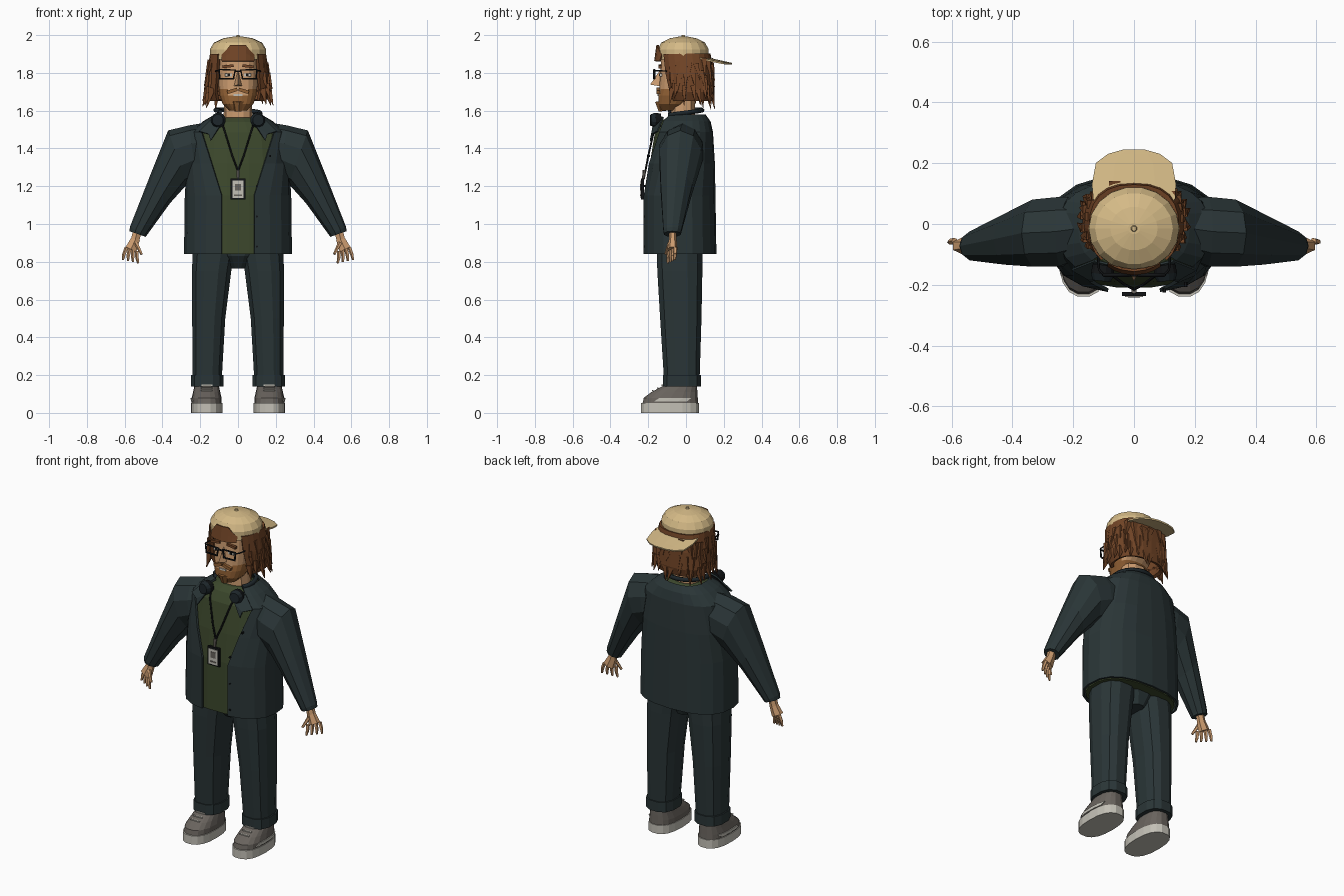
import bpy, bmesh, math, random
from mathutils import Vector

random.seed(4)
if "Cube" in bpy.data.objects:
    bpy.data.objects.remove(bpy.data.objects["Cube"])


def material(name, *rgb):
    m = bpy.data.materials.new(name)
    m.use_nodes = True
    m.diffuse_color = (*rgb, 1)
    m.node_tree.nodes["Principled BSDF"].inputs["Base Color"].default_value = (*rgb, 1)
    return m


CLOTH = material("dark teal cloth", .023, .036, .038)
SHIRT = material("olive green", .045, .064, .025)
SKIN = material("skin", .6, .33, .16)
HAIR = material("brown hair", .17, .06, .02)
BEARD = material("light brown beard", .29, .12, .035)
CAP = material("tan cap", .66, .49, .24)
SHOE = material("grey shoe", .14, .125, .11)
PALE = material("pale grey", .55, .53, .47)
BLACK = material("black", .006, .007, .008)
NAVY = material("dark navy", .012, .019, .023)


def build(name, verts, faces, mat, thick=0):
    me = bpy.data.meshes.new(name)
    me.from_pydata([tuple(v) for v in verts], [], faces)
    bm = bmesh.new()
    bm.from_mesh(me)
    bmesh.ops.recalc_face_normals(bm, faces=bm.faces)
    bm.to_mesh(me)
    bm.free()
    me.materials.append(mat)
    ob = bpy.data.objects.new(name, me)
    bpy.context.collection.objects.link(ob)
    if thick:
        mod = ob.modifiers.new("Thickness", "SOLIDIFY")
        mod.thickness, mod.offset = thick, 0
    return ob


def loft(name, rings, mat, closed=True, thick=0):
    """Skin equal-sized rings; closed rings get end caps, open rows form a sheet."""
    n, last = len(rings[0]), len(rings) - 1
    faces = [(r*n + i, r*n + (i+1) % n, (r+1)*n + (i+1) % n, (r+1)*n + i)
             for r in range(last) for i in range(n if closed else n-1)]
    if closed:
        faces += [tuple(range(n)), tuple(range(last*n, last*n + n))]
    return build(name, [v for r in rings for v in r], faces, mat, thick)


def around(z, hx, yf, yb, angle, cx=0, p=.8):
    """Point on a squarish oval; angle 0 is the front, pi the back."""
    s, c = math.sin(angle), math.cos(angle)
    return (cx + hx*math.copysign(abs(s)**p, s),
            (yf+yb)/2 - (yb-yf)/2*math.copysign(abs(c)**p, c), z)


def oval(z, hx, yf, yb, n=16, cx=0, p=.8):
    return [around(z, hx, yf, yb, (i+.5)*math.tau/n, cx, p) for i in range(n)]


def open_row(z, hx, yf, yb, w, n=18):
    """Oval with a gap of half-width w at the front."""
    a = math.asin((w/hx)**1.25)
    return [around(z, hx, yf, yb, a + (math.tau-2*a)*i/n) for i in range(n+1)]


def limb(name, a, b, r0, r1, mat, n=6, flat=1):
    """Tapered bar from a to b."""
    a, b = Vector(a), Vector(b)
    d = (b-a).normalized()
    u = d.cross(Vector((0, 1, 0)) if abs(d.y) < .9 else Vector((1, 0, 0))).normalized()
    v = d.cross(u)
    return loft(name, [[p + r*(u*math.cos(t) + v*flat*math.sin(t))
                        for t in [math.tau*(i+.5)/n for i in range(n)]]
                       for p, r in ((a, r0), (b, r1))], mat)


def box(name, c, size, mat, tilt=0):
    def at(x, y, z):
        return (c[0] + x*math.cos(tilt) - z*math.sin(tilt), c[1] + y,
                c[2] + x*math.sin(tilt) + z*math.cos(tilt))
    x, y, z = (s/2 for s in size)
    return loft(name, [[at(-x, -y, k), at(x, -y, k), at(x, y, k), at(-x, y, k)] for k in (-z, z)], mat)


def wire(name, pts, r, mat, cyclic=False):
    """Bevelled polyline turned into a mesh."""
    cu = bpy.data.curves.new(name, "CURVE")
    cu.dimensions, cu.bevel_depth, cu.bevel_resolution = "3D", r, 1
    sp = cu.splines.new("POLY")
    sp.points.add(len(pts)-1)
    for p, q in zip(sp.points, pts):
        p.co = (*q, 1)
    sp.use_cyclic_u = cyclic
    tmp = bpy.data.objects.new(name + "_path", cu)
    bpy.context.collection.objects.link(tmp)
    me = bpy.data.meshes.new_from_object(tmp.evaluated_get(bpy.context.evaluated_depsgraph_get()))
    bpy.data.objects.remove(tmp)
    me.materials.clear()
    me.materials.append(mat)
    bpy.context.collection.objects.link(bpy.data.objects.new(name, me))


# Shirt and open jacket share the same body levels: z, half width, front, back, gap
body = [(.84, .28, -.222, .155, .085), (1.15, .276, -.222, .15, .085), (1.32, .265, -.205, .147, .138),
        (1.485, .245, -.178, .137, .19), (1.54, .18, -.15, .125, .135), (1.575, .12, -.11, .1, .09)]
loft("jacket", [open_row(*b) for b in body], CLOTH, closed=False, thick=.012)
loft("shirt", [oval(z, hx-.014, yf+.012, yb-.014, 20) for z, hx, yf, yb, w in body[:-1]]
     + [oval(1.565, .085, -.10, .06, 20)], SHIRT)
loft("neck", [oval(1.5, .08, -.085, .05, 10), oval(1.66, .072, -.08, .05, 10)], SKIN)
loft("pelvis", [oval(.765, .045, -.1, .06, 12), oval(.83, .1, -.15, .085, 12), oval(.92, .2, -.16, .09, 12)], CLOTH)
for z in (.88, 1.04, 1.2, 1.36):
    x = .1 if z < 1.3 else .17
    y = around(z, .275, -.226, .15, math.asin((x/.275)**1.25))[1]
    limb("jacket_button", (x, y-.006, z), (x, y+.01, z), .006, .006, BLACK)

for s, side in ((1, "left"), (-1, "right")):
    # Lapel
    build(side + "_lapel", [(s*.07, -.135, 1.57), (s*.13, -.12, 1.565), (s*.205, -.15, 1.49),
                            (s*.155, -.178, 1.475), (s*.145, -.188, 1.44), (s*.1, -.175, 1.51)],
          [(0, 1, 2, 3, 5), (5, 3, 4)], CLOTH, .008)
    # Sleeve: outer x,z / inner x,z / y centre / y half depth
    rings = []
    for ox, oz, ix, iz, yc, hy in ((.15, 1.54, .16, 1.27, -.01, .1), (.26, 1.522, .22, 1.24, -.025, .12),
                                   (.37, 1.495, .27, 1.21, -.03, .116), (.462, 1.265, .36, 1.11, -.05, .088),
                                   (.572, .985, .483, .94, -.072, .05), (.575, .962, .488, .932, -.072, .046)):
        rings.append([(s*((ox+ix)/2 + (ox-ix)/2*math.cos(t)), yc + hy*math.sin(t),
                       (oz+iz)/2 + (oz-iz)/2*math.cos(t)) for t in [math.tau*i/10 for i in range(10)]])
    loft(side + "_sleeve", rings, CLOTH)
    # Hand
    limb(side + "_wrist", (s*.53, -.07, .97), (s*.545, -.07, .915), .026, .026, SKIN, flat=.8)
    limb(side + "_palm", (s*.54, -.07, .925), (s*.567, -.072, .865), .026, .036, SKIN, flat=.75)
    for i in range(4):
        k = Vector((s*(.59-.018*i), -.056-.012*i, .875-.006*i))
        m = k + Vector((s*(.013-.005*i), -.002, -.035))
        limb(side + "_finger", k, m, .011, .01, SKIN, 5)
        limb(side + "_fingertip", m, m + Vector((s*(.006-.004*i), -.002, -.03)), .01, .006, SKIN, 5)
    limb(side + "_thumb", (s*.54, -.085, .9), (s*.51, -.108, .84), .012, .007, SKIN, 5)

    # Trouser leg and turned-up cuff
    loft(side + "_trouser_leg", [oval(z, (b-a)/2, yf, yb, 12, s*(a+b)/2) for z, a, b, yf, yb in (
        (.16, .085, .242, -.118, .074), (.5, .065, .245, -.14, .085),
        (.75, .033, .247, -.155, .09), (.9, .005, .24, -.16, .09))], CLOTH)
    loft(side + "_cuff", [oval(z, .088, -.125, .082, 12, s*.163) for z in (.14, .2)], CLOTH)

    # Shoe
    cx = s*.166
    loft(side + "_shoe_sole", [oval(z, .084, -.24, .07, 18, cx) for z in (0, .052)], PALE)
    loft(side + "_shoe_upper", [oval(z, hx, yf, yb, 18, cx) for z, hx, yf, yb in (
        (.05, .08, -.232, .066), (.08, .079, -.225, .064), (.11, .072, -.185, .062), (.155, .062, -.1, .058))], SHOE)
    loft(side + "_shoe_side_stripe", [[around(z, .082, -.234, .068, s*math.radians(a + d), cx) for a in (60, 80, 100, 120)]
                                      for z, d in ((.06, 0), (.078, 12))], PALE, closed=False, thick=.005)
    for i in range(3):
        box(side + "_shoe_lace", (cx, -.175+.025*i, .118+.014*i), (.06, .008, .006), PALE)

    # Headphone cup, facing forward on the collar
    limb(side + "_headphone_cushion", (s*.1, -.135, 1.55), (s*.104, -.165, 1.55), .036, .04, BLACK, 12)
    limb(side + "_headphone_cup", (s*.104, -.165, 1.55), (s*.107, -.188, 1.55), .04, .03, NAVY, 12)

    # Eye, brow, moustache half
    box(side + "_eye", (s*.05, -.134, 1.79), (.036, .012, .016), PALE)
    box(side + "_iris", (s*.05, -.14, 1.79), (.013, .005, .015), BLACK)
    box(side + "_eyebrow", (s*.053, -.137, 1.835), (.06, .016, .014), HAIR, -s*.12)
    box(side + "_moustache", (s*.03, -.146, 1.705), (.055, .018, .018), BEARD, -s*.3)
    # Spectacle rim and temple
    wire(side + "_spectacle_rim", [(s*x, -.168, z) for x, z in ((.015, 1.815), (.1, 1.818), (.096, 1.77), (.024, 1.768))],
         .006, BLACK, True)
    wire(side + "_spectacle_temple", [(s*.1, -.168, 1.812), (s*.115, -.15, 1.812), (s*.125, -.03, 1.805)], .004, BLACK)
    # Lanyard cord
    wire(side + "_lanyard_cord", [(s*.088, -.135, 1.545), (s*.07, -.17, 1.49), (s*.03, -.2, 1.36), (0, -.215, 1.28)],
         .005, BLACK)

wire("spectacle_bridge", [(-.017, -.168, 1.808), (.017, -.168, 1.808)], .005, BLACK)
wire("headphone_band", [around(1.575 + .03*math.sin(t/2-.4), .118, -.13, .085, t, p=1)
                        for t in [.9 + (math.tau-1.8)*i/14 for i in range(15)]], .013, NAVY)

# Badge
limb("badge_clip", (0, -.22, 1.285), (0, -.226, 1.235), .01, .007, SHOE)
box("badge_holder", (0, -.23, 1.185), (.078, .014, .112), BLACK)
box("badge_card", (0, -.238, 1.183), (.06, .004, .092), PALE)
box("badge_square", (0, -.241, 1.195), (.034, .003, .036), SHOE)
box("badge_line", (0, -.241, 1.153), (.04, .003, .008), SHOE)

# Head, with the beard taking the lower front faces
head = loft("head", [oval(z, hx, yf, yb, 20) for z, hx, yf, yb in (
    (1.6, .045, -.13, -.03), (1.635, .082, -.148, 0), (1.68, .098, -.147, .04),
    (1.715, .102, -.142, .08), (1.8, .108, -.138, .1), (1.89, .11, -.132, .1))], SKIN)
head.data.materials.append(BEARD)
for f in head.data.polygons:
    if f.center.y < .02 and (f.center.z < 1.68 or f.center.z < 1.71 and abs(f.center.x) > .06):
        f.material_index = 1
build("nose", [(0, -.137, 1.815), (-.026, -.13, 1.728), (.026, -.13, 1.728), (0, -.19, 1.738)],
      [(0, 1, 3), (0, 3, 2), (1, 2, 3), (0, 2, 1)], SKIN)
box("teeth", (0, -.148, 1.682), (.045, .006, .01), PALE)
limb("chin_tuft", (0, -.13, 1.65), (0, -.125, 1.597), .035, .02, BEARD, 7)

# Hair: a shell open at the face, with rows of pointed locks
loft("hair_shell", [open_row(*r) for r in (
    (1.9, .138, -.14, .12, .1), (1.8, .155, -.125, .138, .106), (1.7, .16, -.105, .142, .115),
    (1.655, .14, -.085, .13, .105))], HAIR, closed=False, thick=.02)
for z, hx, count in ((1.86, .15, 15), (1.79, .16, 17), (1.725, .165, 19)):
    for i in range(count):
        t = .95 + (math.tau-1.9)*(i + random.uniform(-.2, .2))/(count-1)
        a = Vector(around(z + random.uniform(-.02, .02), hx-.006, -.115, .135, t))
        b = Vector(around(a.z - random.uniform(.075, .1), hx+.022, -.125, .152, t + random.uniform(-.1, .1)))
        limb("hair_lock", a, b, .026, .002, HAIR, 4, flat=.75)

# Backward cap: crown, button, front gap with strap, rear bill
loft("cap_crown", [oval(z, r, -.015-r*.92, -.015+r*.92, 18, p=1) for z, r in (
    (1.872, .15), (1.925, .149), (1.96, .128), (1.983, .078), (1.993, .02))], CAP)
limb("cap_button", (0, -.015, 1.988), (0, -.015, 2), .013, .008, CAP, 8)
gap = [(x, 1.947 if abs(x) < .045 else 1.918 if abs(x) < .07 else 1.895)
       for x in (-.085, -.062, -.04, 0, .04, .062, .085)]
loft("cap_gap_hair", [[(x, -.02 - math.sqrt(.1447**2 - x*x) + k*.012, 1.862 + (z-1.862)*k) for x, z in gap]
                      for k in (0, .5, 1)], HAIR, closed=False, thick=.008)
loft("cap_bill", [[(w*k, y, 1.902 - .22*y - .5*(w*k)**2) for k in (-1, -.5, 0, .5, 1)]
                  for y, w in ((.04, .13), (.13, .138), (.2, .125), (.23, .085), (.244, .035))],
     CAP, closed=False, thick=.009)
